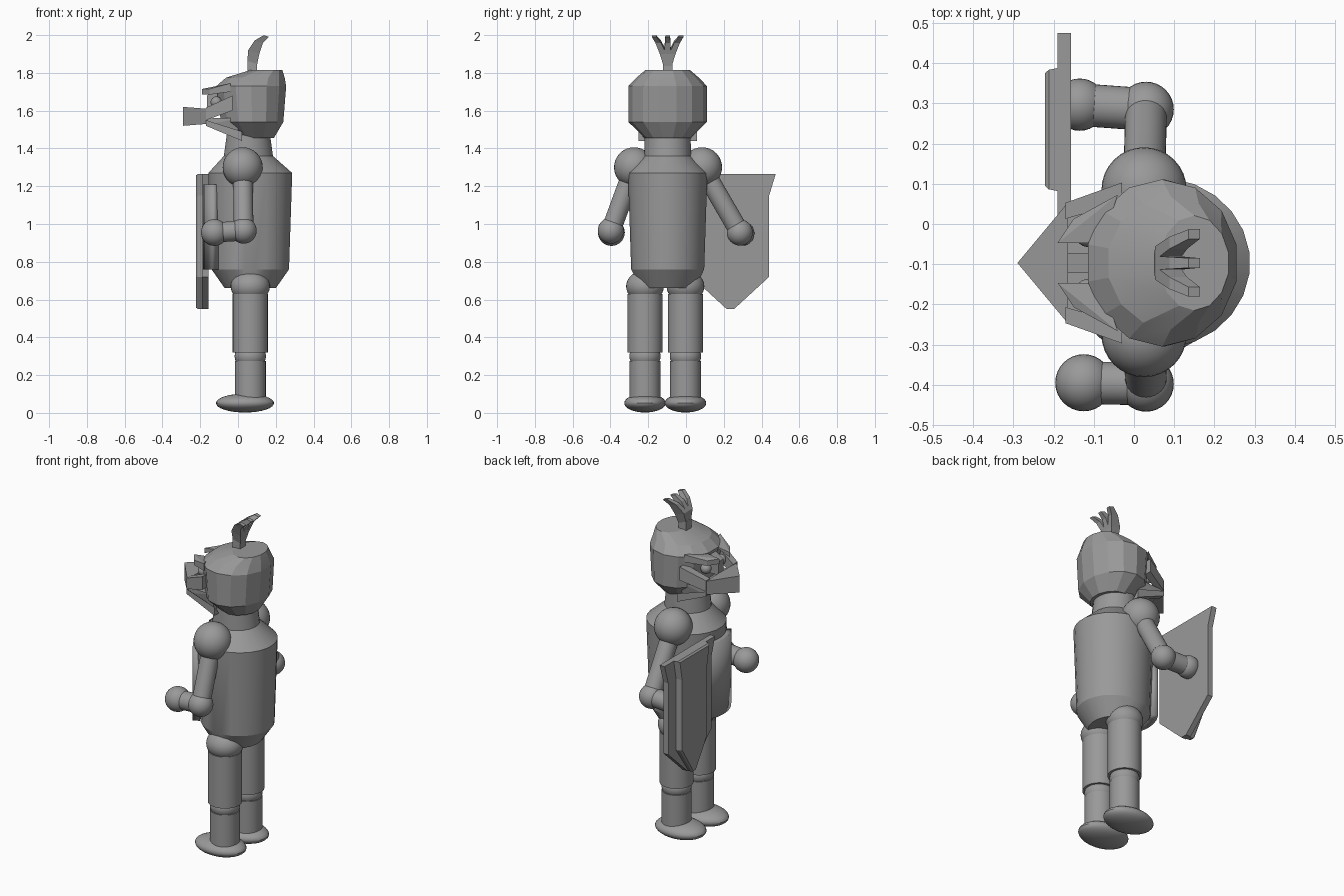
import bpy, bmesh, math
from mathutils import Vector

if "Cube" in bpy.data.objects:
    bpy.data.objects.remove(bpy.data.objects["Cube"])

GREY = (0.32, 0.32, 0.32, 1)
mat = bpy.data.materials.new("plain grey")
mat.use_nodes = True
mat.diffuse_color = GREY
mat.node_tree.nodes["Principled BSDF"].inputs["Base Color"].default_value = GREY
YC = -0.097  # middle plane of the figure, which looks toward -x


def finish(name, bm, angle=30):
    bmesh.ops.recalc_face_normals(bm, faces=bm.faces)
    me = bpy.data.meshes.new(name)
    bm.to_mesh(me)
    bm.free()
    me.materials.append(mat)
    ob = bpy.data.objects.new(name, me)
    bpy.context.collection.objects.link(ob)
    if angle:
        bpy.ops.object.select_all(action="DESELECT")
        bpy.context.view_layer.objects.active = ob
        ob.select_set(True)
        bpy.ops.object.shade_smooth_by_angle(angle=math.radians(angle))
    return ob


def loft(name, rings, sides, angle=30):
    """Stack of ellipses, each (z, centre x, radius x, radius y)."""
    bm = bmesh.new()
    loops = []
    for z, cx, rx, ry in rings:
        turns = [2 * math.pi * (i + 0.5) / sides for i in range(sides)]
        k = 1 / math.cos(math.pi / sides)
        loops.append([bm.verts.new((cx + k * rx * math.cos(t), YC + ry * math.sin(t), z))
                      for t in turns])
    for a, b in zip(loops, loops[1:]):
        for i in range(sides):
            j = (i + 1) % sides
            bm.faces.new((a[i], a[j], b[j], b[i]))
    bm.faces.new(loops[0])
    bm.faces.new(loops[-1])
    return finish(name, bm, angle)


def ball(name, centre, radii):
    bm = bmesh.new()
    bmesh.ops.create_uvsphere(bm, u_segments=32, v_segments=16, radius=1)
    bmesh.ops.scale(bm, vec=radii, verts=bm.verts)
    bmesh.ops.translate(bm, vec=centre, verts=bm.verts)
    return finish(name, bm)


def rod(name, start, end, r1, r2=None):
    a, b = Vector(start), Vector(end)
    bm = bmesh.new()
    bmesh.ops.create_cone(bm, cap_ends=True, segments=32, radius1=r1, radius2=r2 or r1,
                          depth=(b - a).length)
    bmesh.ops.rotate(bm, verts=bm.verts, matrix=(b - a).to_track_quat("Z", "Y").to_matrix())
    bmesh.ops.translate(bm, vec=(a + b) / 2, verts=bm.verts)
    return finish(name, bm)


def hull(name, points):
    """Convex flat-faced solid; y is measured from the middle plane."""
    bm = bmesh.new()
    for x, y, z in points:
        bm.verts.new((x, YC + y, z))
    bmesh.ops.convex_hull(bm, input=bm.verts)
    return finish(name, bm, 0)


# Torso, neck and curved breastplate
loft("torso", [(0.66, 0.065, 0.135, 0.145), (0.76, 0.065, 0.205, 0.195),
               (1.27, 0.065, 0.222, 0.212), (1.36, 0.055, 0.13, 0.125),
               (1.47, 0.055, 0.115, 0.122)], 24, 25)
bm = bmesh.new()
arc = [math.radians(180 + a) for a in range(-36, 37, 12)]
sheet = [[bm.verts.new((0.065 + 0.25 * math.cos(t), YC + 0.235 * math.sin(t), z)) for t in arc]
         for z in (0.76, 1.21)]
for i in range(len(arc) - 1):
    bm.faces.new((sheet[0][i], sheet[0][i + 1], sheet[1][i + 1], sheet[1][i]))
plate = finish("breastplate", bm)
thick = plate.modifiers.new("thickness", "SOLIDIFY")
thick.thickness = 0.04
thick.offset = -1

# Helmet
loft("helmet", [(1.455, 0.09, 0.1, 0.12), (1.54, 0.075, 0.165, 0.208),
                (1.73, 0.07, 0.185, 0.208), (1.775, 0.092, 0.155, 0.165),
                (1.815, 0.15, 0.085, 0.118)], 14, 12)

# Beak and face
hull("beak", [(-0.29, 0, 1.52), (-0.29, 0, 1.62)] +
     [(-0.165, s * 0.15, z) for s in (-1, 1) for z in (1.53, 1.61)])
hull("chin", [(x, s * w, z) for s in (-1, 1) for x, w, z in
              ((-0.165, 0.14, 1.525), (-0.165, 0.14, 1.56), (0.0, 0.13, 1.46), (0.0, 0.15, 1.56))])
hull("nose_ridge", [(x, s * 0.025, z) for s in (-1, 1) for x, z in
                    ((-0.165, 1.6), (-0.165, 1.68), (-0.1, 1.6), (-0.1, 1.72))])
for s, side in ((1, "right"), (-1, "left")):
    hull(side + "_upper_cheek_band", [
        (x, s * w, z) for x, w, z in (
            (-0.17, 0.15, 1.55), (-0.17, 0.15, 1.615), (-0.17, 0.11, 1.55), (-0.17, 0.11, 1.615),
            (-0.03, 0.2, 1.6), (-0.03, 0.2, 1.68), (-0.03, 0.15, 1.6), (-0.03, 0.15, 1.68))])
    hull(side + "_lower_cheek_band", [
        (x, s * w, z) for x, w, z in (
            (-0.17, 0.15, 1.52), (-0.17, 0.15, 1.55), (-0.17, 0.11, 1.52),
            (0.02, 0.155, 1.44), (0.02, 0.155, 1.49), (0.02, 0.11, 1.44))])
    hull(side + "_brow", [
        (x, s * w, z) for x, w, z in (
            (-0.19, 0.05, 1.685), (-0.19, 0.05, 1.715), (-0.15, 0.11, 1.685),
            (-0.15, 0.11, 1.715), (-0.04, 0.17, 1.7), (-0.04, 0.17, 1.745), (-0.08, 0.05, 1.73))])
    ball(side + "_eye", (-0.115, YC + s * 0.07, 1.645), (0.03, 0.03, 0.03))

# Plume: a short post and three curling feathers
hull("plume_post", [(x, y, z) for x in (0.05, 0.1) for y in (-0.025, 0.025) for z in (1.8, 1.865)])
for name, spread in (("right", 1), ("middle", 0), ("left", -1)):
    bm = bmesh.new()
    loops = []
    for x, y, z, w, d in ((0.075, 0, 1.845, 0.022, 0.025), (0.083, 0.025, 1.91, 0.017, 0.03),
                          (0.11, 0.05, 1.965, 0.015, 0.022), (0.15, 0.072, 1.995, 0.012, 0.014)):
        loops.append([bm.verts.new((x + a * d, YC + spread * y + b * w, z - a * d * 0.3))
                      for a, b in ((-1, -1), (1, -1), (1, 1), (-1, 1))])
    for p, q in zip(loops, loops[1:]):
        for i in range(4):
            bm.faces.new((p[i], p[i - 1], q[i - 1], q[i]))
    bm.faces.new(loops[0])
    bm.faces.new(loops[-1])
    finish(name + "_feather", bm, 0)

# Arms
for side, y_shoulder, elbow, hand, r in (
        ("right", 0.085, (0.03, 0.285, 0.955), (-0.135, 0.297, 0.95), 0.065),
        ("left", -0.275, (0.03, -0.398, 0.965), (-0.125, -0.395, 0.955), 0.071)):
    shoulder = (0.025, y_shoulder, 1.3)
    ball(side + "_shoulder", shoulder, (0.106,) * 3)
    rod(side + "_upper_arm", shoulder, elbow, 0.052)
    ball(side + "_elbow", elbow, (0.069,) * 3)
    rod(side + "_forearm", elbow, hand, 0.053)
    ball(side + "_hand", hand, (r,) * 3)

# Legs
for side, y in (("right", -0.003), ("left", -0.217)):
    def at(z):
        return (0.065, y, z)
    ball(side + "_hip", at(0.67), (0.104, 0.1, 0.085))
    rod(side + "_thigh", at(0.32), at(0.63), 0.093)
    ball(side + "_knee", at(0.3), (0.083, 0.083, 0.07))
    rod(side + "_shin", at(0.05), at(0.275), 0.082)
    ball(side + "_foot", (0.037, y, 0.052), (0.154, 0.11, 0.05))

# Shield: flat back plate and a narrower raised front with sloping edges
half = [(0.24, 1.265), (0.205, 1.15), (0.205, 0.72), (0.02, 0.55)]
outline = half + [(-y, z) for y, z in reversed(half)]


def slab(name, layers):
    """Joins outlines, each (x, width scale, height scale), into one solid."""
    bm = bmesh.new()
    loops = [[bm.verts.new((x, 0.235 + y * w, 0.9 + (z - 0.9) * h)) for y, z in outline]
             for x, w, h in layers]
    for a, b in zip(loops, loops[1:]):
        for i in range(len(outline)):
            bm.faces.new((a[i - 1], a[i], b[i], b[i - 1]))
    bm.faces.new(loops[0])
    bm.faces.new(loops[-1])
    finish(name, bm, 0)


slab("shield_back", [(-0.157, 1, 1), (-0.19, 1, 1)])
slab("shield_front", [(-0.188, 0.64, 1), (-0.212, 0.62, 1), (-0.222, 0.58, 0.98)])
